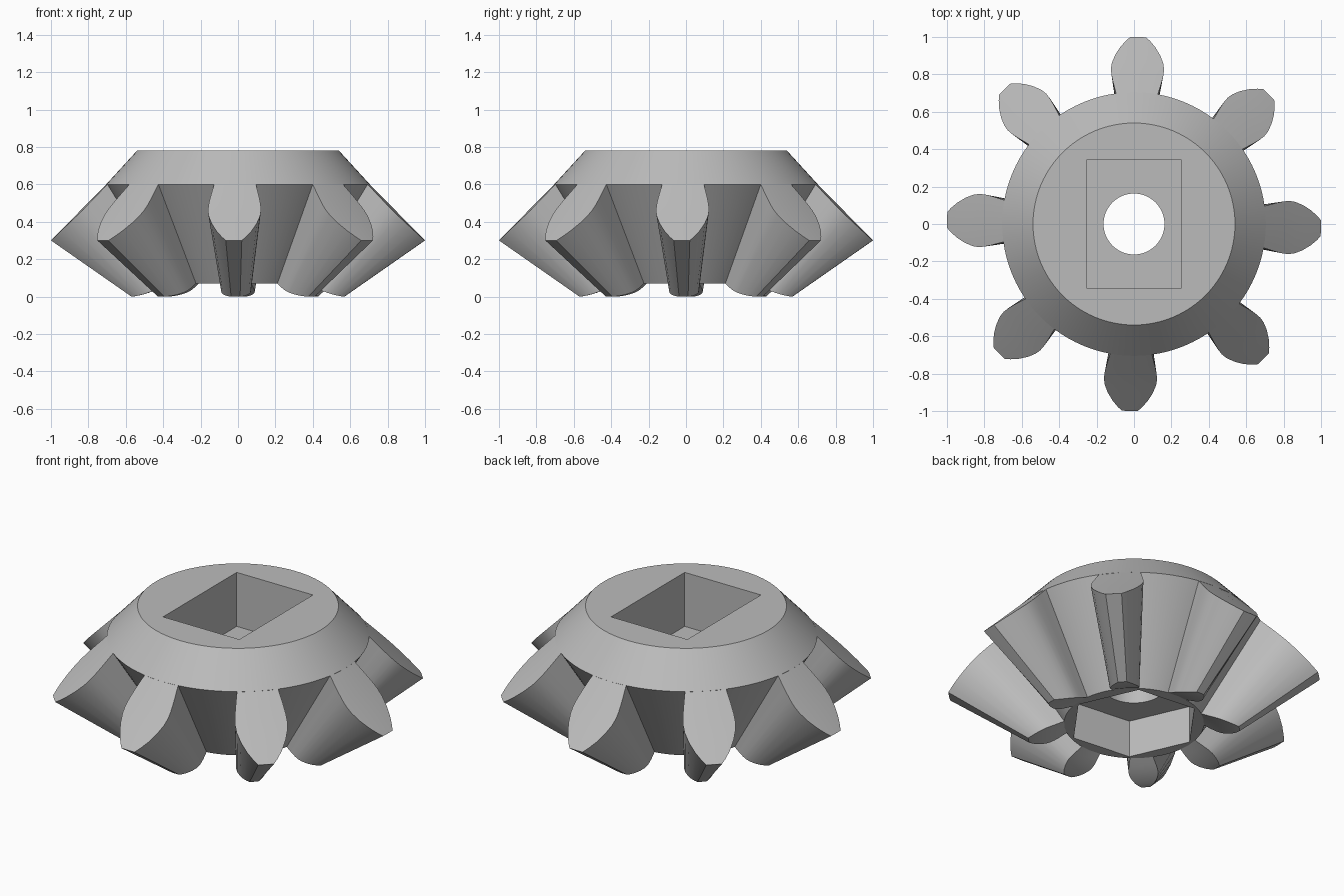
import bpy, bmesh
from math import pi, sin, cos, asin, radians

cube = bpy.data.objects.get("Cube")
if cube:
    bpy.data.objects.remove(cube, do_unlink=True)

# Single grey material
grey = bpy.data.materials.new("plain grey")
grey.use_nodes = True
grey.diffuse_color = (0.5, 0.5, 0.5, 1)
grey.node_tree.nodes["Principled BSDF"].inputs["Base Color"].default_value = (0.5, 0.5, 0.5, 1)


def make_object(name, bm):
    bmesh.ops.recalc_face_normals(bm, faces=bm.faces)
    mesh = bpy.data.meshes.new(name)
    bm.to_mesh(mesh)
    bm.free()
    mesh.materials.append(grey)
    obj = bpy.data.objects.new(name, mesh)
    bpy.context.collection.objects.link(obj)
    return obj


def smooth(obj, angle):
    bpy.ops.object.select_all(action='DESELECT')
    obj.select_set(True)
    bpy.context.view_layer.objects.active = obj
    bpy.ops.object.shade_smooth_by_angle(angle=radians(angle))


def prism(name, outline, bottom, top):
    bm = bmesh.new()
    low = [bm.verts.new((x, y, bottom)) for x, y in outline]
    high = [bm.verts.new((x, y, top)) for x, y in outline]
    bm.faces.new(low)
    bm.faces.new(high)
    for i in range(len(low)):
        j = (i + 1) % len(low)
        bm.faces.new((low[i], low[j], high[j], high[i]))
    return make_object(name, bm)


def polygon(radius, sides, start=0.0):
    return [(radius * cos(start + 2 * pi * i / sides),
             radius * sin(start + 2 * pi * i / sides)) for i in range(sides)]


# Hub: root cone below, back cone above
SEGMENTS = 96
bm = bmesh.new()
rings = [[bm.verts.new((x, y, z)) for x, y in polygon(r, SEGMENTS)]
         for r, z in ((0.376, 0.07), (0.705, 0.6), (0.54, 0.78))]
for a, b in zip(rings, rings[1:]):
    for i in range(SEGMENTS):
        j = (i + 1) % SEGMENTS
        bm.faces.new((a[i], a[j], b[j], b[i]))
bm.faces.new(rings[0])
bm.faces.new(rings[-1])
hub = make_object("gear_hub", bm)

# Rectangular socket on top, hexagonal socket below, round bore between
w, d = 0.25, 0.345
cutters = [
    prism("socket_cutter", [(-w, -d), (w, -d), (w, d), (-w, d)], 0.46, 1.0),
    prism("hex_cutter", polygon(0.36, 6, radians(54)), -0.2, 0.29),
    prism("bore_cutter", polygon(0.163, 48), 0.2, 0.6),
]
bpy.context.view_layer.objects.active = hub
for cutter in cutters:
    cutter.hide_render = True
    mod = hub.modifiers.new("cut", 'BOOLEAN')
    mod.operation = 'DIFFERENCE'
    mod.solver = 'EXACT'
    mod.object = cutter
    bpy.ops.object.modifier_apply(modifier=mod.name)
    bpy.data.objects.remove(cutter, do_unlink=True)
smooth(hub, 30)

# Tooth section, root to tip: radius and half width at the large end
SECTION = [(0.705, 0.112), (0.77, 0.13), (0.81, 0.139), (0.84, 0.142), (0.87, 0.138),
           (0.91, 0.121), (0.95, 0.094), (0.98, 0.066), (1.0, 0.043)]
ROOT, TIP = SECTION[0][0], SECTION[-1][0]
SMALL_END = 0.56


def tooth_rows(bm, turn):
    large, small = [], []
    for r, half in SECTION:
        t = min(1.0, (r - ROOT) / (TIP - ROOT))
        ends = ((large, r, 0.6 - 0.3 * t, half),
                (small, 0.376 + 0.194 * t, 0.07 * (1 - t) ** 1.5, half * SMALL_END))
        for rows, radius, z, width in ends:
            spread = asin(width / radius)
            rows.append([bm.verts.new((radius * cos(turn + a), radius * sin(turn + a), z))
                         for a in (-spread, 0, spread)])
    # Bury the root inside the hub
    for rows, shrink, lift in ((large, 0.88, -0.02), (small, 0.97, 0.03)):
        rows.insert(0, [bm.verts.new((v.co.x * shrink, v.co.y * shrink, v.co.z + lift))
                        for v in rows[0]])
    return large, small


# Eight teeth, turned slightly off the axes
for n in range(8):
    bm = bmesh.new()
    large, small = tooth_rows(bm, n * pi / 4 - radians(1.3))
    for i in range(len(large) - 1):
        for rows in (large, small):
            for c in (0, 1):
                bm.faces.new((rows[i][c], rows[i][c + 1], rows[i + 1][c + 1], rows[i + 1][c]))
        for c in (0, 2):
            bm.faces.new((large[i][c], large[i + 1][c], small[i + 1][c], small[i][c]))
    for i in (0, -1):
        for c in (0, 1):
            bm.faces.new((large[i][c], large[i][c + 1], small[i][c + 1], small[i][c]))
    smooth(make_object(f"gear_tooth_{n + 1}", bm), 25)
